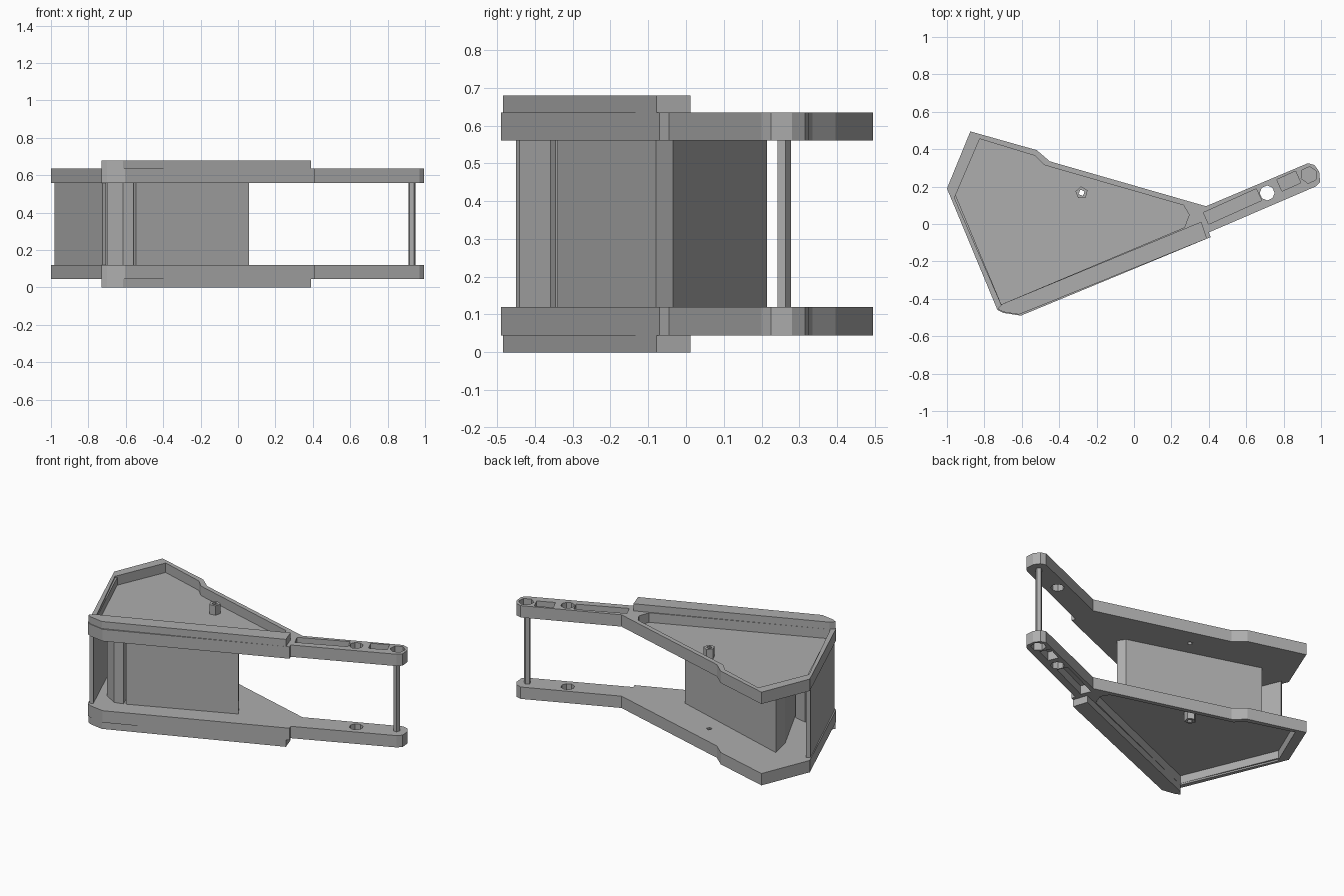
import bpy, bmesh, math
from mathutils import Vector

cube = bpy.data.objects.get("Cube")
if cube:
    bpy.data.objects.remove(cube, do_unlink=True)

MID = 0.34          # mid height, the two sides mirror about it
AXIS = math.radians(24.2)   # direction of the arm

grey = bpy.data.materials.new("plain_grey")
grey.use_nodes = True
GREY = (0.42, 0.42, 0.42, 1)
grey.diffuse_color = GREY
grey.node_tree.nodes["Principled BSDF"].inputs["Base Color"].default_value = GREY


def prism(name, outline, low, high):
    """Extrude an outline between two heights measured from the middle."""
    bm = bmesh.new()
    base = bm.faces.new([bm.verts.new((x, y, low)) for x, y in outline])
    up = bmesh.ops.extrude_face_region(bm, geom=[base])["geom"]
    bmesh.ops.translate(bm, vec=(0, 0, high - low),
                        verts=[v for v in up if isinstance(v, bmesh.types.BMVert)])
    bmesh.ops.recalc_face_normals(bm, faces=bm.faces)
    mesh = bpy.data.meshes.new(name)
    bm.to_mesh(mesh)
    bm.free()
    mesh.materials.append(grey)
    obj = bpy.data.objects.new(name, mesh)
    obj.location.z = MID
    bpy.context.collection.objects.link(obj)
    return obj


def ring(x, y, radius, sides, turn=0.0):
    return [(x + radius * math.cos(turn + math.tau * i / sides),
             y + radius * math.sin(turn + math.tau * i / sides)) for i in range(sides)]


def arm_box(start, end, half):
    """Rectangle lying along the arm, between two distances from the root."""
    along = Vector((math.cos(AXIS), math.sin(AXIS)))
    side = Vector((-along.y, along.x))
    root = Vector((0.385, 0.03))
    return [tuple(root + along * a + side * s)
            for a, s in ((start, -half), (end, -half), (end, half), (start, half))]


def apply_modifier(obj, mod):
    bpy.context.view_layer.objects.active = obj
    bpy.ops.object.modifier_apply(modifier=mod.name)


def cut(obj, outline, low, high):
    cutter = prism("cutter", outline, low, high)
    cutter.hide_render = True
    mod = obj.modifiers.new("cut", "BOOLEAN")
    mod.operation, mod.solver, mod.object = "DIFFERENCE", "EXACT", cutter
    apply_modifier(obj, mod)
    bpy.data.objects.remove(cutter, do_unlink=True)


def mirror(obj):
    mod = obj.modifiers.new("mirror", "MIRROR")
    mod.use_axis = (False, False, True)
    mod.use_mirror_merge = False
    apply_modifier(obj, mod)


# Side plates with a wide body and a narrow arm
plate = prism("side_plates", [
    (-1, 0.19), (-0.73, -0.46), (-0.7, -0.475), (-0.605, -0.49), (0.41, -0.07),
    (0.4, -0.045), (0.97, 0.2), (0.995, 0.225), (0.99, 0.28), (0.965, 0.315),
    (0.93, 0.325), (0.385, 0.095), (-0.45, 0.335), (-0.52, 0.395), (-0.875, 0.495)],
    0.22, 0.295)

# Shallow recess of the body
cut(plate, [(-0.96, 0.14), (-0.71, -0.43), (0.27, -0.018), (0.295, 0.05), (0.265, 0.1),
            (-0.48, 0.315), (-0.53, 0.365), (-0.825, 0.455)], 0.235, 0.4)

# Arm pockets, round through hole and end socket
cut(plate, arm_box(0.0, 0.31, 0.034), 0.24, 0.4)
cut(plate, arm_box(0.43, 0.54, 0.034), 0.24, 0.4)
cut(plate, ring(0.712, 0.166, 0.04, 8), 0.1, 0.4)
cut(plate, ring(0.935, 0.262, 0.045, 6, AXIS), 0.25, 0.4)

# Hollow studs standing in the recess
stud = prism("hollow_studs", ring(-0.28, 0.167, 0.034, 5, 0.4), 0.23, 0.295)
for part in (plate, stud):
    cut(part, ring(-0.28, 0.167, 0.018, 4, 0.4), 0.1, 0.4)

# Raised rails along the front edge
rail = prism("edge_rails", [(-0.73, -0.455), (-0.705, -0.428), (0.36, 0.012),
                            (0.39, -0.078), (-0.615, -0.484), (-0.7, -0.47)], 0.28, 0.34)

for part in (plate, stud, rail):
    mirror(part)

# Wedge shaped block between the plates
prism("middle_block", [(-0.545, -0.34), (0.06, -0.08), (0.03, -0.035),
                       (-0.78, 0.215), (-0.75, 0.08)], -0.225, 0.225)

# Short post beside the block
prism("spacer_post", [(-0.7, -0.31), (-0.615, -0.36), (-0.56, -0.345),
                      (-0.6, -0.24), (-0.68, -0.22)], -0.225, 0.225)

# End panel closing the wide side
prism("end_panel", [(-0.98, 0.155), (-0.725, -0.45), (-0.705, -0.44), (-0.96, 0.17)],
      -0.285, 0.285)

# Pin joining the arm ends
prism("arm_pin", ring(0.93, 0.258, 0.02, 5, 0.3), -0.23, 0.23)
